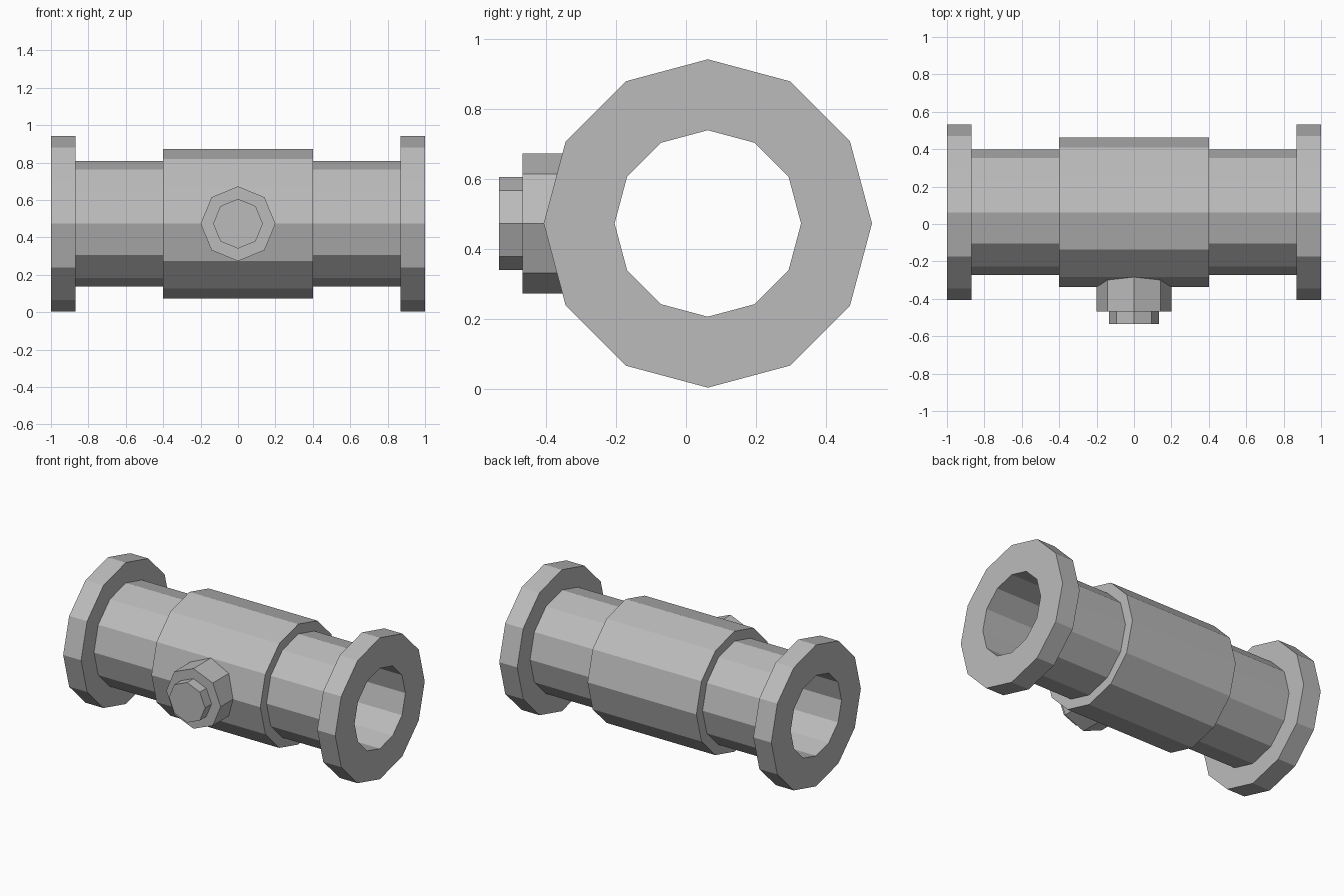
import bpy, bmesh
from math import cos, sin, tau
from mathutils import Vector

CENTRE = Vector((0, 0.0625, 0.473))

cube = bpy.data.objects.get("Cube")
if cube:
    bpy.data.objects.remove(cube)

metal = bpy.data.materials.new("grey metal")
metal.use_nodes = True
GREY = (0.5, 0.5, 0.5, 1)
metal.diffuse_color = GREY
metal.node_tree.nodes["Principled BSDF"].inputs["Base Color"].default_value = GREY


def lathe(name, profile, sides, axis, closed):
    """Turn (distance, radius) points around the x or y axis through CENTRE."""
    bm = bmesh.new()
    rings = []
    for d, r in profile:
        ring = []
        for i in range(sides):
            u, z = r * sin(tau * i / sides), r * cos(tau * i / sides)
            offset = Vector((d, u, z)) if axis == "x" else Vector((u, d, z))
            ring.append(bm.verts.new(CENTRE + offset))
        rings.append(ring)
    pairs = list(zip(rings, rings[1:]))
    if closed:
        pairs.append((rings[-1], rings[0]))
    else:
        bm.faces.new(rings[0])
        bm.faces.new(rings[-1])
    for a, b in pairs:
        for i in range(sides):
            j = (i + 1) % sides
            bm.faces.new((a[i], a[j], b[j], b[i]))
    bmesh.ops.recalc_face_normals(bm, faces=bm.faces)
    mesh = bpy.data.meshes.new(name)
    bm.to_mesh(mesh)
    bm.free()
    mesh.materials.append(metal)
    obj = bpy.data.objects.new(name, mesh)
    bpy.context.collection.objects.link(obj)
    return obj


# Hollow pipe with a thicker middle sleeve and a flange at each end
BORE, PIPE, SLEEVE, FLANGE = 0.267, 0.335, 0.4, 0.47
half = [(0.4, SLEEVE), (0.4, PIPE), (0.868, PIPE), (0.868, FLANGE),
        (1, FLANGE), (1, BORE)]
mirrored = [(-d, r) for d, r in reversed(half)]
lathe("flanged_pipe", half + mirrored, 12, "x", True)

# Octagonal side boss with a smaller cap on the front
lathe("side_boss", [(-0.285, 0.2), (-0.53, 0.2), (-0.53, 0.133),
                    (-0.5975, 0.133)], 8, "y", False)
